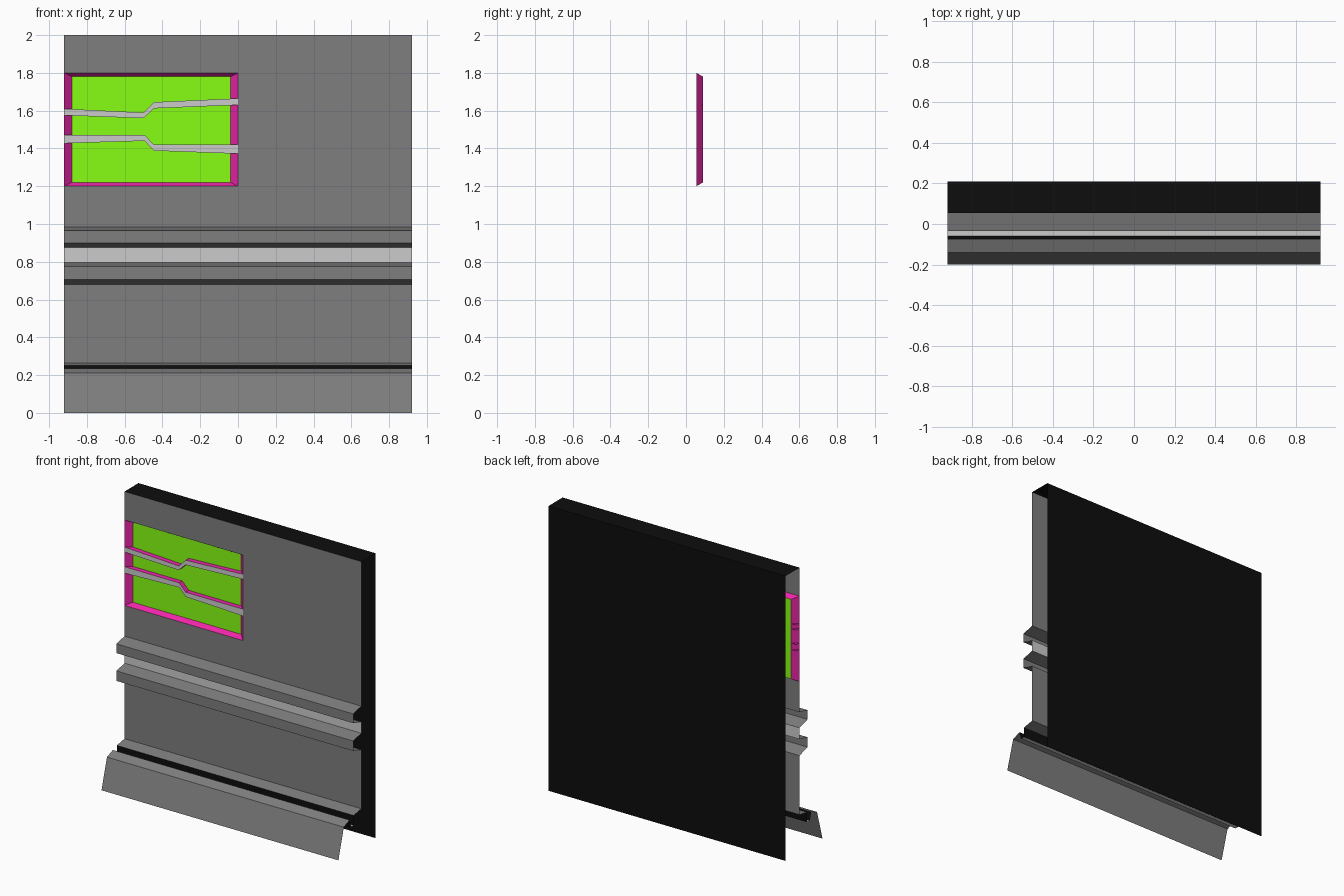
import bpy, bmesh

if "Cube" in bpy.data.objects:
    bpy.data.objects.remove(bpy.data.objects["Cube"])

W = 0.92            # half width of the panel
FRONT, BACK = 0.055, 0.21
POCKET = 0.09       # depth plane of the recessed panel


def material(name, r, g, b):
    m = bpy.data.materials.new(name)
    m.diffuse_color = (r, g, b, 1)
    m.use_nodes = True
    m.node_tree.nodes["Principled BSDF"].inputs["Base Color"].default_value = m.diffuse_color
    return m


GREY = material("mid_grey", 0.21, 0.21, 0.21)
BLACK = material("black", 0.004, 0.004, 0.004)
GREEN = material("green", 0.24, 1.0, 0.007)
PINK = material("pink", 0.85, 0.02, 0.4)


def mesh_object(name, verts, faces, mats, indices=None):
    me = bpy.data.meshes.new(name)
    me.from_pydata(verts, [], faces)
    for m in mats:
        me.materials.append(m)
    if indices:
        for p, i in zip(me.polygons, indices):
            p.material_index = i
    ob = bpy.data.objects.new(name, me)
    bpy.context.collection.objects.link(ob)
    return ob


def strip(name, profile, mat=None, x0=-W, x1=W):
    """Open sheet: a (y, z) profile swept along x."""
    n = len(profile)
    verts = [(x, y, z) for x in (x0, x1) for y, z in profile]
    faces = [(i, i + 1, n + i + 1, n + i) for i in range(n - 1)]
    return mesh_object(name, verts, faces, [mat] if mat else [])


# Back sheet and top edge
strip("back_panel", [(BACK, 0), (BACK, 2), (FRONT, 2)], BLACK)

# Front wall around the window opening
strip("upper_wall", [(FRONT, 2), (FRONT, 1.8)], GREY)
strip("side_wall", [(FRONT, 1.8), (FRONT, 1.2)], GREY, 0, W)
strip("middle_wall", [(FRONT, 1.2), (FRONT, 0.985)], GREY)
strip("lower_wall", [(FRONT, 0.68), (FRONT, 0.265)], GREY)

# Two protruding rails with a light band between them
for name, top in (("upper_rail", 0.985), ("lower_rail", 0.795)):
    bottom = 0.875 if name == "upper_rail" else 0.68
    strip(name, [(FRONT, top), (-0.035, top - 0.02),
                 (-0.035, bottom + 0.025), (FRONT, bottom)], GREY)
strip("light_band", [(FRONT, 0.875), (FRONT, 0.795)])

# Bottom ledge, gutter and skirt
strip("bottom_ledge", [(FRONT, 0.265), (-0.03, 0.25)], GREY)
strip("gutter_back", [(-0.03, 0.25), (-0.03, 0.18)], BLACK)
strip("gutter_floor", [(-0.03, 0.18), (-0.06, 0.18)])
strip("gutter_front", [(-0.06, 0.18), (-0.075, 0.235)], BLACK)
strip("skirt", [(-0.075, 0.235), (-0.14, 0.21), (-0.2, 0)], GREY)

# Recessed window: sloped frame and coloured panel
outer = [(-W, 1.2), (0, 1.2), (0, 1.8), (-W, 1.8)]
inner = [(-0.88, 1.22), (-0.04, 1.22), (-0.04, 1.78), (-0.88, 1.78)]
verts = [(x, FRONT, z) for x, z in outer] + [(x, POCKET, z) for x, z in inner]
faces = [(i, (i + 1) % 4, 4 + (i + 1) % 4, 4 + i) for i in range(4)]
mesh_object("window_frame", verts, faces, [PINK])
mesh_object("window_panel", [(x, POCKET, z) for x, z in inner],
            [(0, 1, 2, 3)], [GREEN])


# Kinked bars across the window: light front, pink top and bottom sides
def bar(name, path):
    n = len(path)
    verts = [(x, y, z) for y in (FRONT, POCKET)
             for k in (1, 2) for x, z in [(p[0], p[k]) for p in path]]
    faces, idx = [], []
    for i in range(n - 1):
        j = i + 1
        faces += [(i, j, n + j, n + i),
                  (n + i, n + j, 3 * n + j, 3 * n + i),
                  (j, i, 2 * n + i, 2 * n + j)]
        idx += [0, 1, 1]
    light = material("light_grey", 0.8, 0.8, 0.8)
    mesh_object(name, verts, faces, [light, PINK], idx)


bar("upper_bar", [(-W, 1.575, 1.61), (-0.5, 1.56, 1.59),
                  (-0.445, 1.612, 1.645), (0, 1.63, 1.665)])
bar("lower_bar", [(-W, 1.427, 1.472), (-0.495, 1.44, 1.472),
                  (-0.445, 1.388, 1.42), (0, 1.372, 1.42)])
